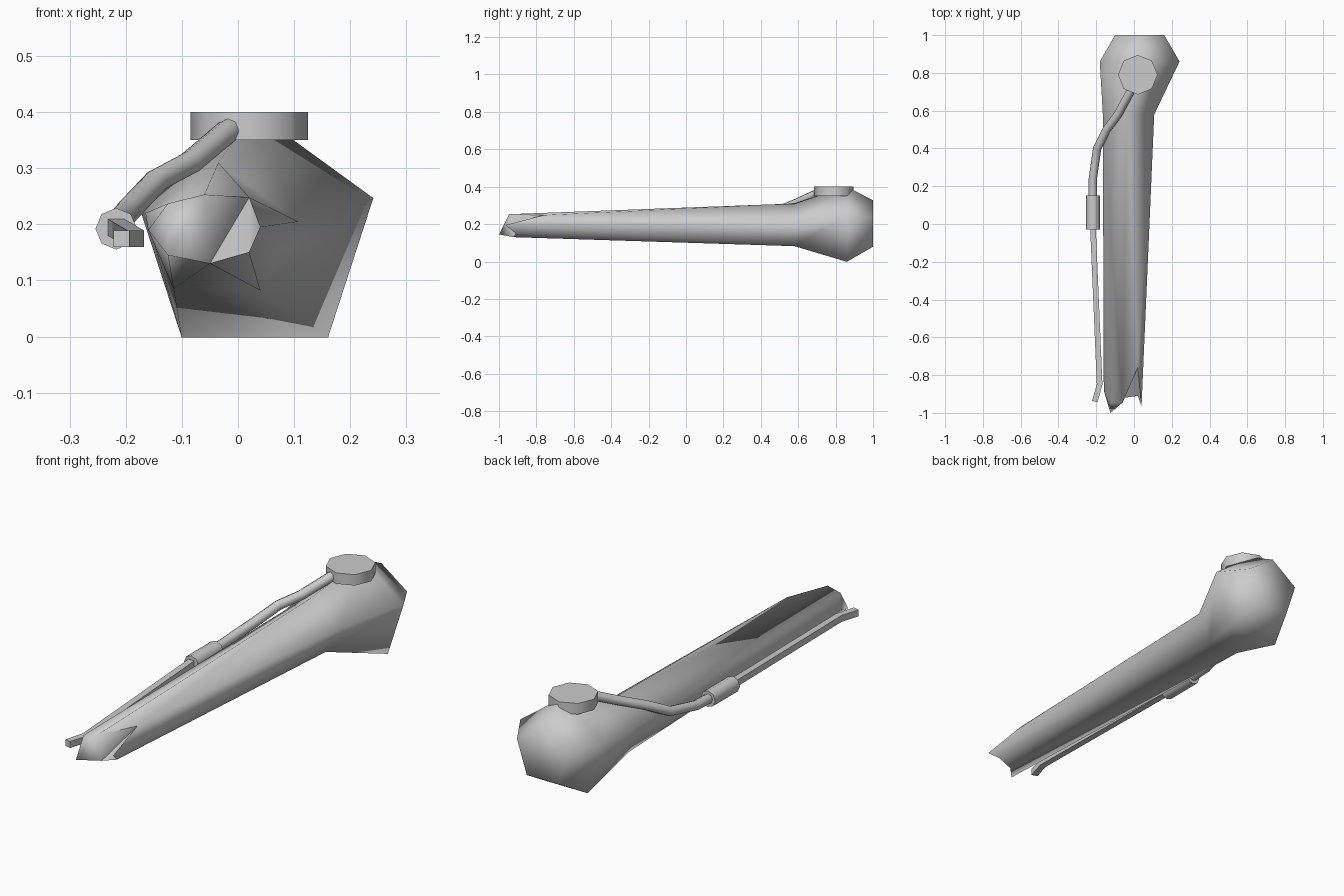
import bpy, bmesh, math
from mathutils import Vector

if "Cube" in bpy.data.objects:
    bpy.data.objects.remove(bpy.data.objects["Cube"])


def finish(bm, name, angle):
    bmesh.ops.recalc_face_normals(bm, faces=bm.faces)
    me = bpy.data.meshes.new(name)
    bm.to_mesh(me)
    bm.free()
    ob = bpy.data.objects.new(name, me)
    bpy.context.collection.objects.link(ob)
    bpy.ops.object.select_all(action='DESELECT')
    ob.select_set(True)
    bpy.context.view_layer.objects.active = ob
    bpy.ops.object.shade_smooth_by_angle(angle=math.radians(angle))
    return ob


def bridge(bm, a, b):
    n = len(a)
    for i in range(n):
        j = (i + 1) % n
        bm.faces.new((a[i], a[j], b[j], b[i]))


def tube(name, path, radius, sides, turn=0.0):
    """Capped tube with mitred rings along a path."""
    pts = [Vector(p) for p in path]
    bm = bmesh.new()
    rings = []
    for k, p in enumerate(pts):
        t = (pts[min(k + 1, len(pts) - 1)] - pts[max(k - 1, 0)]).normalized()
        ref = Vector((0, 0, 1)) if abs(t.z) < 0.9 else Vector((0, 1, 0))
        side = t.cross(ref).normalized()
        up = side.cross(t)
        ring = []
        for i in range(sides):
            a = turn + math.tau * i / sides
            ring.append(bm.verts.new(p + radius * (side * math.cos(a) + up * math.sin(a))))
        rings.append(ring)
    for a, b in zip(rings, rings[1:]):
        bridge(bm, a, b)
    bm.faces.new(rings[0])
    bm.faces.new(rings[-1])
    return finish(bm, name, 50)


def pentagon(bm, cx, y, cz, r):
    return [bm.verts.new((cx + r * math.sin(math.tau * i / 5), y,
                          cz + r * math.cos(math.tau * i / 5))) for i in range(5)]


# Body: five-sided bulb lofted into a long shaft with a jagged eight-point tip
bm = bmesh.new()
back = pentagon(bm, 0.03, 1.0, 0.19, 0.137)
belly = pentagon(bm, 0.03, 0.86, 0.178, 0.222)
neck = [bm.verts.new((x, 0.58, z)) for x, z in
        [(-0.035, 0.31), (0.107, 0.205), (0.04, 0.082), (-0.115, 0.085), (-0.165, 0.22)]]
tip = [bm.verts.new(c) for c in
       [(-0.06, -0.945, 0.253), (0.02, -0.76, 0.248), (0.04, -0.965, 0.195),
        (0.02, -0.91, 0.15), (-0.05, -0.92, 0.13), (-0.125, -1.0, 0.145),
        (-0.16, -0.88, 0.19), (-0.125, -0.945, 0.237)]]
bridge(bm, back, belly)
bridge(bm, belly, neck)
owner = [0, 1, 2, 2, 3, 3, 4, 4]
for i in range(8):
    j = (i + 1) % 8
    bm.faces.new((tip[i], tip[j], neck[owner[i]]))
    if owner[i] != owner[j]:
        bm.faces.new((tip[j], neck[owner[i]], neck[owner[j]]))
bm.faces.new(back)
bmesh.ops.triangulate(bm, faces=[bm.faces.new(tip)])
finish(bm, "body", 80)

# Round lid on top of the bulb
tube("lid", [(0.02, 0.79, 0.35), (0.02, 0.79, 0.40)], 0.105, 8)

# Hose from the lid down to the collar
tube("hose", [(0.0, 0.73, 0.375), (-0.02, 0.70, 0.365), (-0.085, 0.58, 0.31),
              (-0.145, 0.50, 0.278), (-0.195, 0.40, 0.225),
              (-0.218, 0.24, 0.197), (-0.218, 0.13, 0.193)], 0.022, 8)

# Collar joining the two pipes
tube("collar", [(-0.217, -0.03, 0.192), (-0.217, 0.15, 0.192)], 0.037, 8)

# Thin square pipe with a bent end
tube("thin_pipe", [(-0.218, 0.0, 0.195), (-0.182, -0.85, 0.174),
                   (-0.208, -0.94, 0.174)], 0.021, 4, math.pi / 4)
